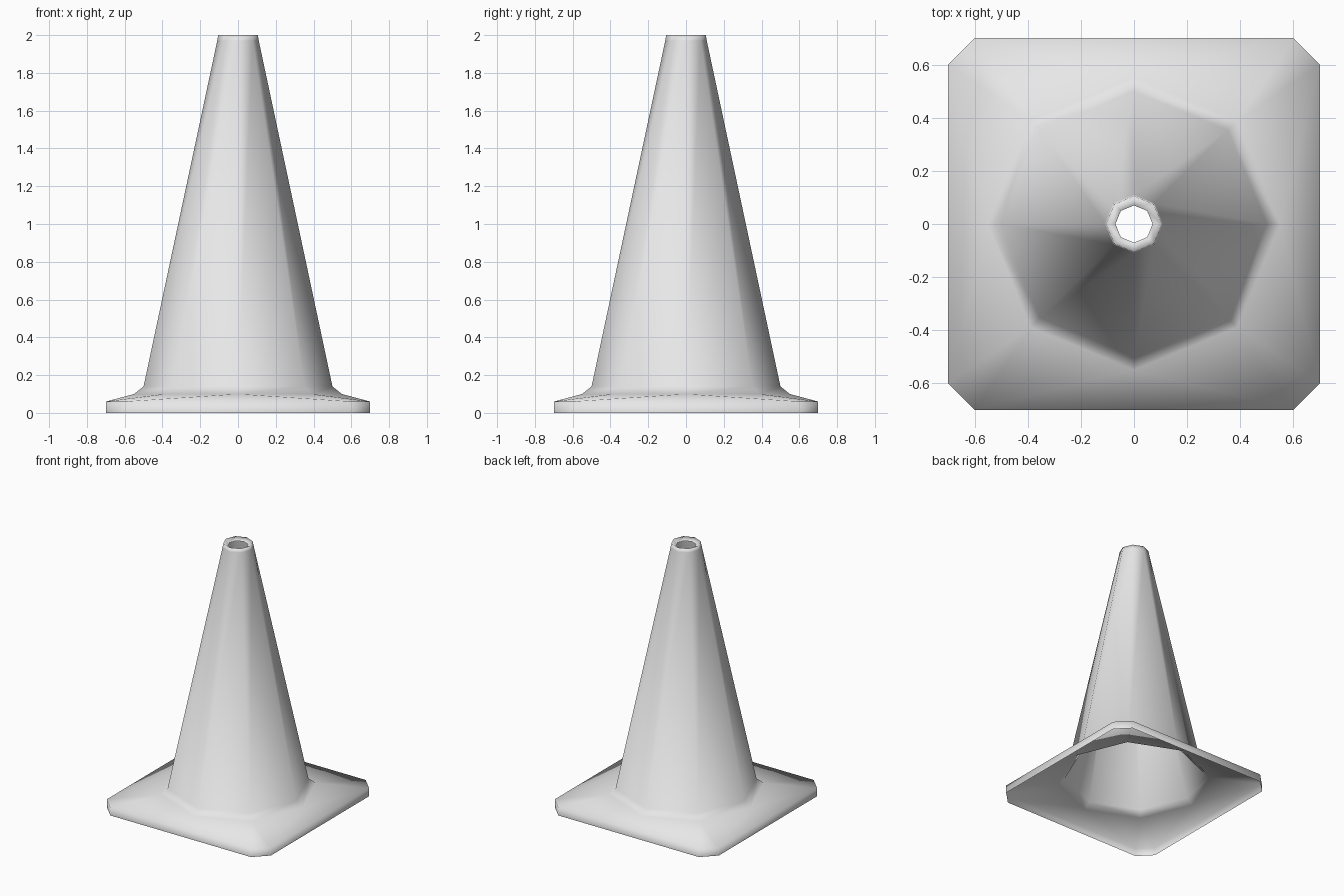
import bpy, bmesh, math

cube = bpy.data.objects.get("Cube")
if cube:
    bpy.data.objects.remove(cube, do_unlink=True)

SIDES = 8
material = bpy.data.materials.new("light grey")
material.use_nodes = True
material.diffuse_color = (0.8, 0.8, 0.8, 1)
material.node_tree.nodes["Principled BSDF"].inputs["Base Color"].default_value = (0.8, 0.8, 0.8, 1)

bm = bmesh.new()


def octagon(radius, z):
    """Ring of the cone body."""
    return [bm.verts.new((radius * math.cos(math.tau * i / SIDES),
                          radius * math.sin(math.tau * i / SIDES), z))
            for i in range(SIDES)]


def clipped_square(half, clip, z):
    """Outline of the foot, a square with cut corners."""
    ring = []
    for quarter in range(4):
        c, s = round(math.cos(quarter * math.pi / 2)), round(math.sin(quarter * math.pi / 2))
        for x, y in ((half, clip - half), (half, half - clip)):
            ring.append(bm.verts.new((x * c - y * s, x * s + y * c, z)))
    return ring


def bridge(lower, upper, triangles=False):
    for i in range(SIDES):
        j = (i + 1) % SIDES
        a, b, c, d = lower[i], lower[j], upper[j], upper[i]
        if triangles:
            # Every sloping panel is split from its inner start to its outer end
            bm.faces.new((a, b, d))
            bm.faces.new((b, c, d))
        else:
            bm.faces.new((a, b, c, d))


# Foot: open underneath, upright rim and sloping top
foot_bottom = clipped_square(0.7, 0.1, 0)
foot_top = clipped_square(0.7, 0.1, 0.06)
bridge(foot_bottom, foot_top)

# Body: flared collar, tall taper and inward lip around the open tip
profile = [(0.55, 0.10), (0.50, 0.14), (0.11, 1.97), (0.105, 2.0), (0.07, 1.98)]
rings = [octagon(r, z) for r, z in profile]
bridge(foot_top, rings[0], triangles=True)
for lower, upper in zip(rings, rings[1:]):
    bridge(lower, upper)

for face in bm.faces:
    face.smooth = True

mesh = bpy.data.meshes.new("cone_shell")
bm.to_mesh(mesh)
bm.free()
mesh.materials.append(material)
cone = bpy.data.objects.new("cone_shell", mesh)
bpy.context.collection.objects.link(cone)
